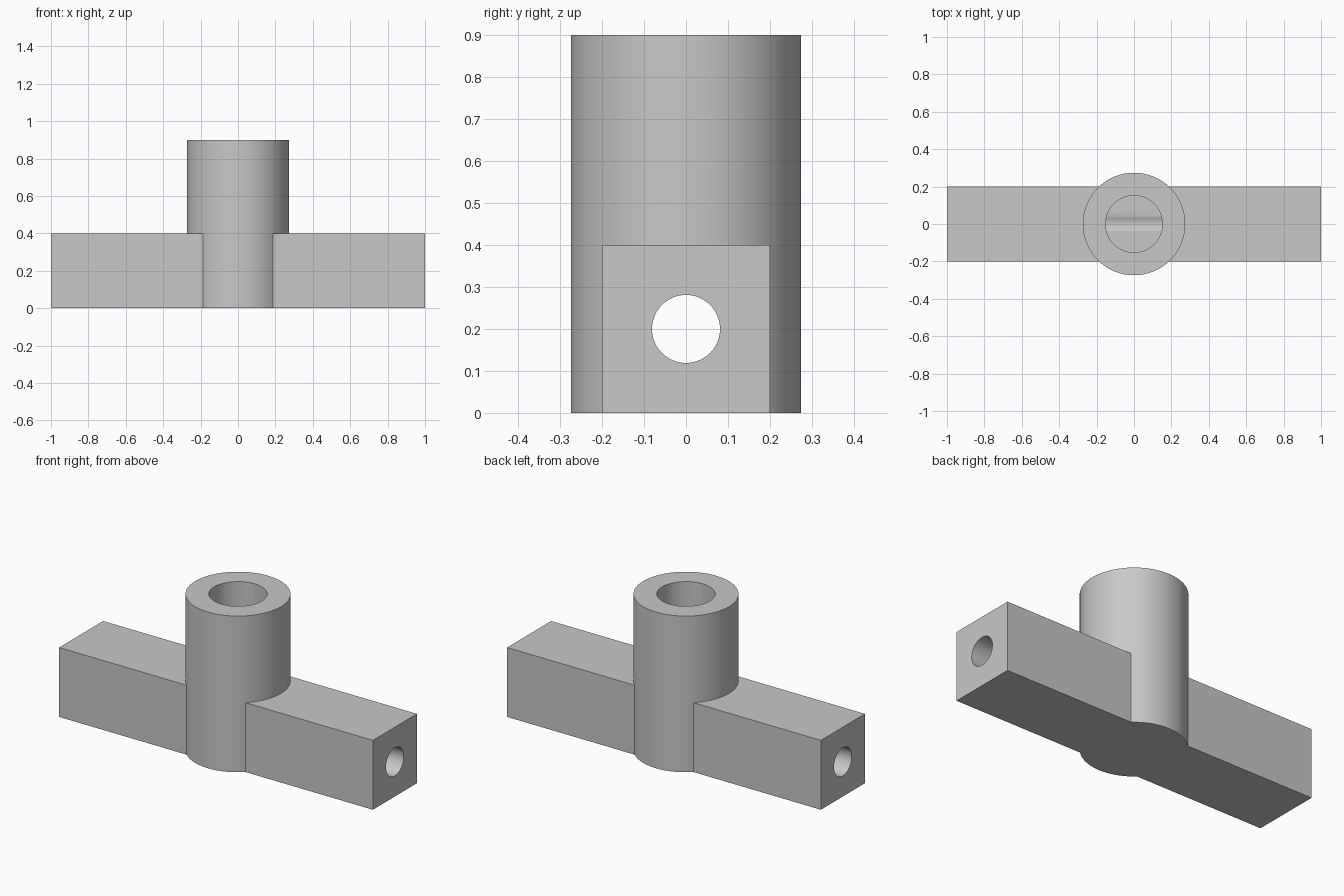
import bpy
import math

default = bpy.data.objects.get("Cube")
if default:
    bpy.data.objects.remove(default, do_unlink=True)

# Single grey material
grey = bpy.data.materials.new("plain_grey")
grey.use_nodes = True
colour = (0.58, 0.58, 0.58, 1)
grey.diffuse_color = colour
grey.node_tree.nodes["Principled BSDF"].inputs["Base Color"].default_value = colour


def cylinder(name, radius, length, centre, rotation=(0, 0, 0)):
    bpy.ops.mesh.primitive_cylinder_add(vertices=96, radius=radius, depth=length,
                                        location=centre, rotation=rotation)
    obj = bpy.context.object
    obj.name = name
    obj.data.materials.append(grey)
    return obj


def combine(target, tool, operation):
    """Apply a boolean to the target, then remove the tool."""
    mod = target.modifiers.new(operation.lower(), "BOOLEAN")
    mod.operation = operation
    mod.solver = "EXACT"
    mod.object = tool
    bpy.ops.object.select_all(action="DESELECT")
    target.select_set(True)
    bpy.context.view_layer.objects.active = target
    bpy.ops.object.modifier_apply(modifier=mod.name)
    bpy.data.objects.remove(tool, do_unlink=True)


# Square cross bar
bpy.ops.mesh.primitive_cube_add(size=1, location=(0, 0, 0.2))
bar = bpy.context.object
bar.scale = (2, 0.4, 0.4)
bpy.ops.object.transform_apply(location=False, rotation=False, scale=True)
bar.data.materials.append(grey)

# Upright socket, flush with the underside of the bar
height, bore_floor = 0.9, 0.127
body = cylinder("tee_socket_body", 0.274, height, (0, 0, height / 2))
combine(body, bar, "UNION")

# Blind bore from the top
depth = height + 0.1 - bore_floor
bore = cylinder("bore_cutter", 0.152, depth, (0, 0, bore_floor + depth / 2))
combine(body, bore, "DIFFERENCE")

# Through hole along the bar
hole = cylinder("cross_hole_cutter", 0.081, 2.2, (0, 0, 0.2), (0, math.pi / 2, 0))
combine(body, hole, "DIFFERENCE")

bpy.ops.object.shade_smooth_by_angle(angle=math.radians(30))
